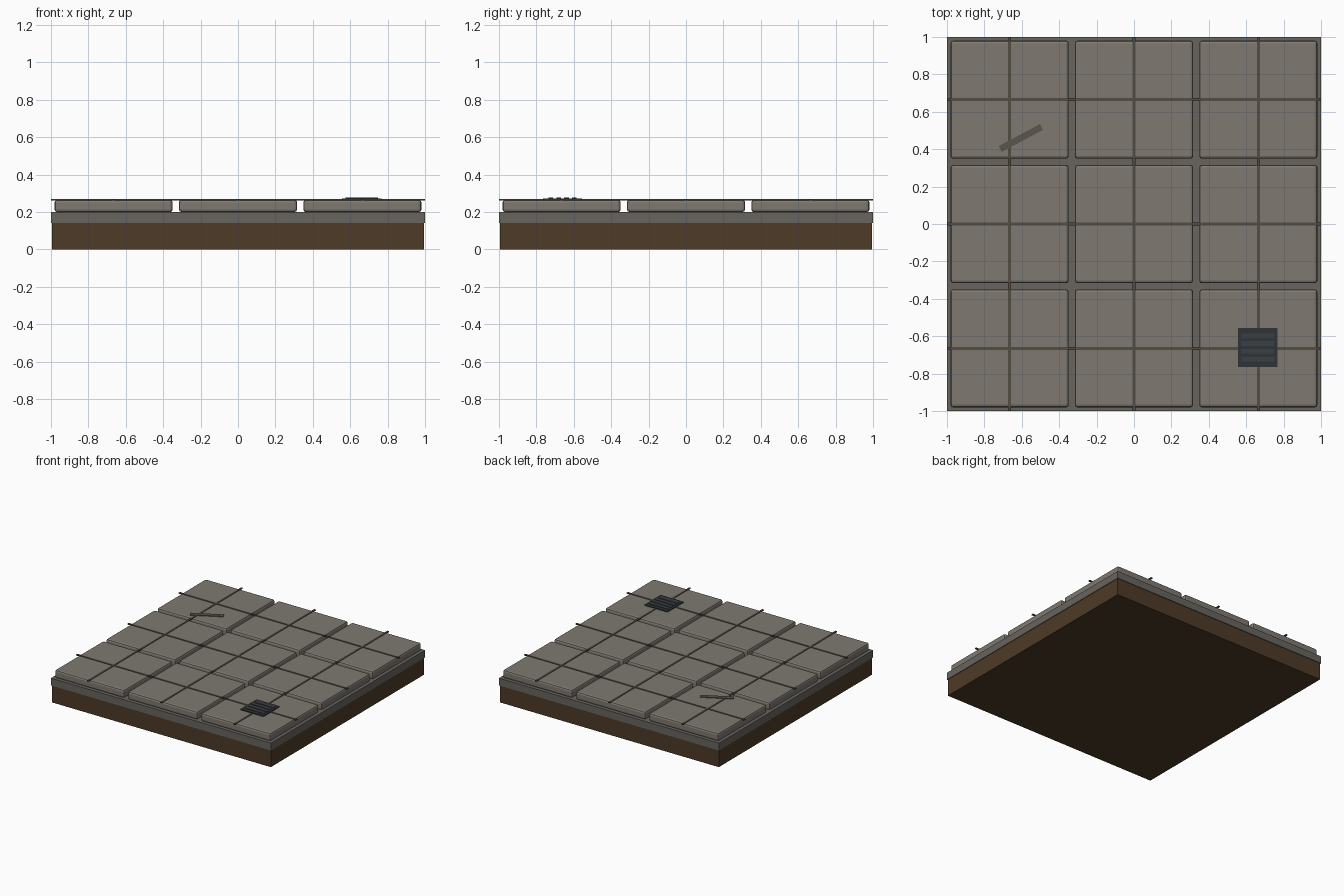
import bpy, math

if "Cube" in bpy.data.objects:
    bpy.data.objects.remove(bpy.data.objects["Cube"])


def mat(name, rgb):
    m = bpy.data.materials.new(name)
    m.diffuse_color = (*rgb, 1)
    m.use_nodes = True
    m.node_tree.nodes["Principled BSDF"].inputs["Base Color"].default_value = m.diffuse_color
    return m


EARTH = mat("earth", (0.075, 0.043, 0.020))
MORTAR = mat("mortar", (0.14, 0.13, 0.115))
STONE = mat("stone", (0.21, 0.19, 0.165))
SEAM = mat("seam", (0.085, 0.075, 0.06))
CRACK = mat("crack", (0.10, 0.09, 0.075))
IRON = mat("iron", (0.03, 0.033, 0.038))
IRON_BAR = mat("iron_bar", (0.045, 0.05, 0.056))


def box(name, center, size, material, bevel=0, rot=0):
    """Box from x, y centre and z range given as centre and size."""
    bpy.ops.mesh.primitive_cube_add(size=1, location=center, rotation=(0, 0, rot))
    o = bpy.context.object
    o.name = name
    o.scale = size
    bpy.ops.object.transform_apply(location=False, rotation=False, scale=True)
    o.data.materials.append(material)
    if bevel:
        b = o.modifiers.new("bevel", 'BEVEL')
        b.width = bevel
        b.segments = 2
    return o


# Earth block and mortar slab
box("earth_base", (0, 0, 0.07), (1.99, 1.99, 0.14), EARTH)
box("mortar_slab", (0, 0, 0.17), (2, 2, 0.06), MORTAR)

# Paving stones and the thin seams crossing their middles
PITCH = 0.665
for i in (-1, 0, 1):
    for j in (-1, 0, 1):
        box(f"paver_{i + 1}_{j + 1}", (i * PITCH, j * PITCH, 0.232),
            (0.632, 0.632, 0.066), STONE, bevel=0.015)
    box(f"seam_y_{i + 1}", (i * PITCH, 0, 0.265), (0.015, 2, 0.008), SEAM)
    box(f"seam_x_{i + 1}", (0, i * PITCH, 0.265), (2, 0.015, 0.008), SEAM)

# Surface crack
box("crack", (-0.605, 0.46, 0.266), (0.25, 0.035, 0.008), CRACK, rot=math.radians(28))

# Drain grate with raised bars
box("drain_plate", (0.662, -0.66, 0.267), (0.21, 0.21, 0.01), IRON)
for k in range(4):
    box(f"drain_bar_{k}", (0.662, -0.66 + (k - 1.5) * 0.042, 0.272),
        (0.175, 0.025, 0.008), IRON_BAR)
